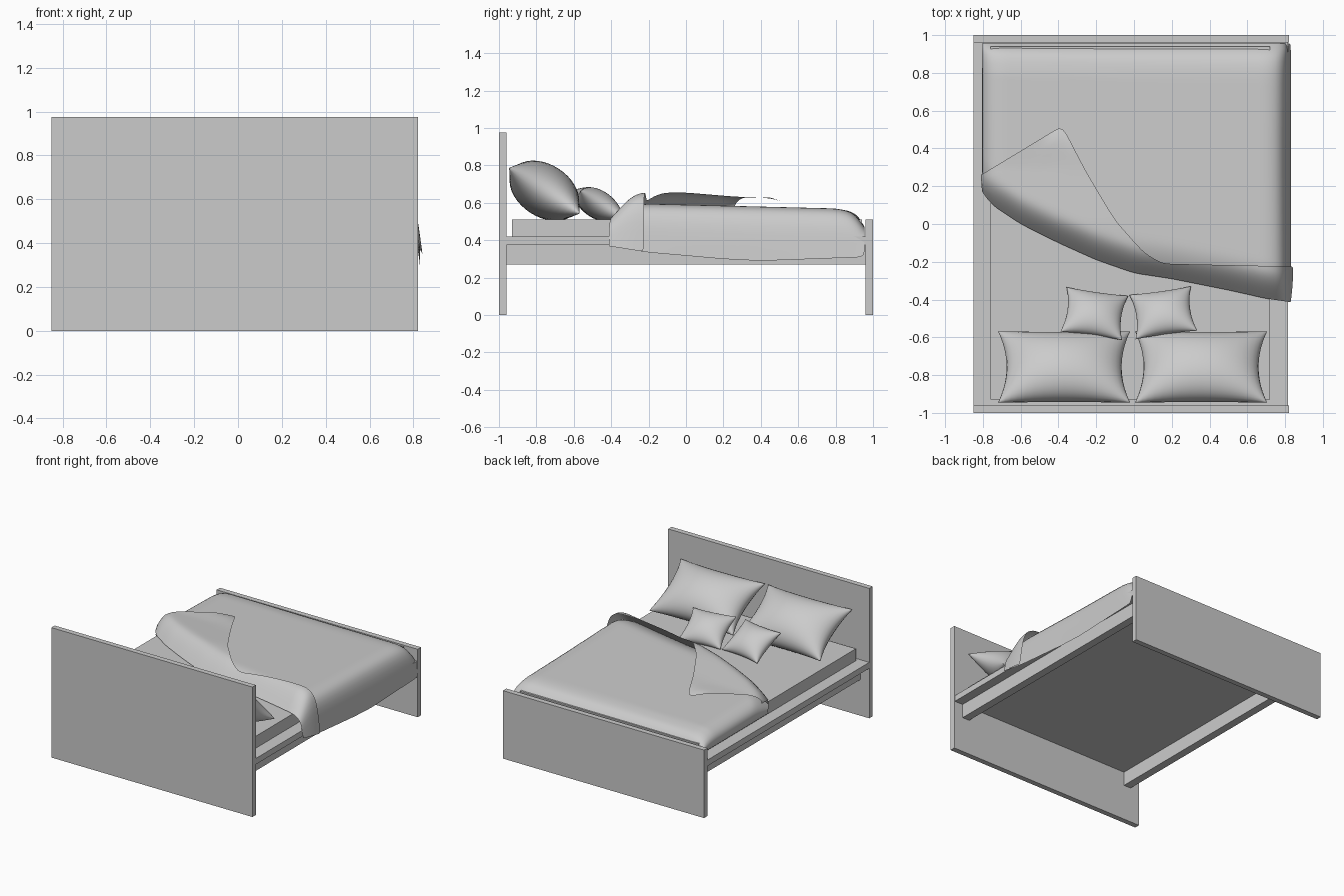
import bpy, bmesh, math

if "Cube" in bpy.data.objects:
    bpy.data.objects.remove(bpy.data.objects["Cube"])

def box(name, x0, x1, y0, y1, z0, z1):
    bm = bmesh.new()
    bmesh.ops.create_cube(bm, size=1)
    for v in bm.verts:
        v.co = ((x0 + x1) / 2 + v.co.x * (x1 - x0),
                (y0 + y1) / 2 + v.co.y * (y1 - y0),
                (z0 + z1) / 2 + v.co.z * (z1 - z0))
    return finish(name, bm)

def finish(name, bm, smooth=False):
    me = bpy.data.meshes.new(name)
    bmesh.ops.recalc_face_normals(bm, faces=bm.faces)
    for f in bm.faces:
        f.smooth = smooth
    bm.to_mesh(me)
    bm.free()
    ob = bpy.data.objects.new(name, me)
    bpy.context.collection.objects.link(ob)
    return ob

def lerp_table(table, x):
    if x <= table[0][0]:
        return table[0][1]
    for (a, p), (b, q) in zip(table, table[1:]):
        if x <= b:
            return p + (q - p) * (x - a) / (b - a)
    return table[-1][1]

def add_grid(bm, n, m, fn):
    g = [[bm.verts.new(fn(i, j)) for j in range(m + 1)] for i in range(n + 1)]
    for i in range(n):
        for j in range(m):
            bm.faces.new((g[i][j], g[i + 1][j], g[i + 1][j + 1], g[i][j + 1]))

# Frame boards, platform, rails and mattress
box("headboard", -0.85, 0.82, -1.0, -0.96, 0, 0.975)
box("footboard", -0.85, 0.82, 0.96, 1.0, 0, 0.51)
box("platform", -0.85, 0.815, -0.96, 0.96, 0.375, 0.42)
box("rail_left", -0.775, -0.715, -0.96, 0.96, 0.27, 0.375)
box("rail_right", 0.685, 0.745, -0.96, 0.96, 0.27, 0.375)
box("mattress", -0.76, 0.72, -0.93, 0.94, 0.42, 0.51)

# Pillows: two bulged sheets with pinched sides, leaning on the headboard
def pillow(name, loc, half_w, half_l, half_t, tilt, turn):
    bm = bmesh.new()
    n = 20
    for side in (1, -1):
        def pt(i, j):
            u = math.sin((i / n - 0.5) * math.pi)
            v = math.sin((j / n - 0.5) * math.pi)
            bulge = max(0, (1 - u * u) * (1 - v * v)) ** 0.5
            return (half_w * u * (1 - 0.13 * (1 - v * v)),
                    half_l * v * (1 - 0.10 * (1 - u * u)),
                    side * half_t * bulge)
        add_grid(bm, n, n, pt)
    bmesh.ops.remove_doubles(bm, verts=bm.verts, dist=1e-5)
    ob = finish(name, bm, True)
    ob.location = loc
    ob.rotation_euler = (math.pi - math.radians(tilt), 0, math.radians(turn))

pillow("large_pillow_left", (-0.37, -0.757, 0.665), 0.35, 0.225, 0.14, 33, 0)
pillow("large_pillow_right", (0.355, -0.757, 0.665), 0.35, 0.225, 0.14, 33, 0)
pillow("small_pillow_left", (-0.21, -0.475, 0.592), 0.165, 0.14, 0.075, 32, -8)
pillow("small_pillow_right", (0.155, -0.47, 0.592), 0.165, 0.14, 0.075, 32, 8)

# Blanket cross-section: x and height fraction (0 at hem, 1 on top)
cols = [(-0.795, 0), (-0.81, 0.35), (-0.795, 0.7), (-0.75, 0.93)]
cols += [(-0.70 + 0.04 * k, 1) for k in range(36)]
cols += [(0.75, 0.96), (0.785, 0.86), (0.81, 0.65), (0.82, 0.35), (0.83, 0)]
fold_edge = [(-0.82, 0.21), (-0.78, 0.12), (-0.6, 0.0), (-0.4, -0.1), (-0.2, -0.19),
             (0, -0.26), (0.2, -0.29), (0.5, -0.35), (0.7, -0.395), (0.84, -0.415)]
flap_edge = [(-0.82, 0.25), (-0.76, 0.29), (-0.38, 0.52), (-0.25, 0.27), (-0.1, 0.02),
             (0.05, -0.15), (0.15, -0.21), (0.84, -0.225)]
main_top = [(-0.42, 0.60), (0, 0.59), (0.8, 0.57), (0.88, 0.555), (0.93, 0.525), (0.955, 0.47)]
flap_top = [(-0.42, 0.64), (-0.2, 0.655), (0, 0.655), (0.3, 0.63), (0.45, 0.63), (0.53, 0.60)]
hem = [(-0.42, 0.37), (-0.2, 0.335), (0.2, 0.30), (0.4, 0.29), (0.95, 0.31)]

def sheet(name, end, top, rows, left_hem, out, round_len):
    bm = bmesh.new()
    def pt(i, j):
        x, f = cols[i]
        y0 = lerp_table(fold_edge, x)
        y = y0 + (end(x) - y0) * (j / rows) ** 1.3
        d = min(1, (y - y0) / round_len)
        z = 0.525 + (lerp_table(top, y) - 0.525) * math.sin(d * math.pi / 2)
        low = min(left_hem, z) if x < 0 else lerp_table(hem, y)
        push = out * (1 - f) * math.sin(d * math.pi / 2)
        return (x + math.copysign(push, x), y, low + (z - low) * f)
    add_grid(bm, len(cols) - 1, rows, pt)
    ob = finish(name, bm, True)
    # keep the normals facing up
    if sum(p.normal.z for p in ob.data.polygons) < 0:
        ob.data.flip_normals()
    ob.modifiers.new("soft", 'SUBSURF').levels = 1
    ob.modifiers["soft"].render_levels = 1

sheet("blanket", lambda x: 0.955, main_top, 36, 0.45, 0.0, 0.2)
sheet("blanket_fold", lambda x: lerp_table(flap_edge, x), flap_top, 16, 0.56, 0.012, 0.16)
